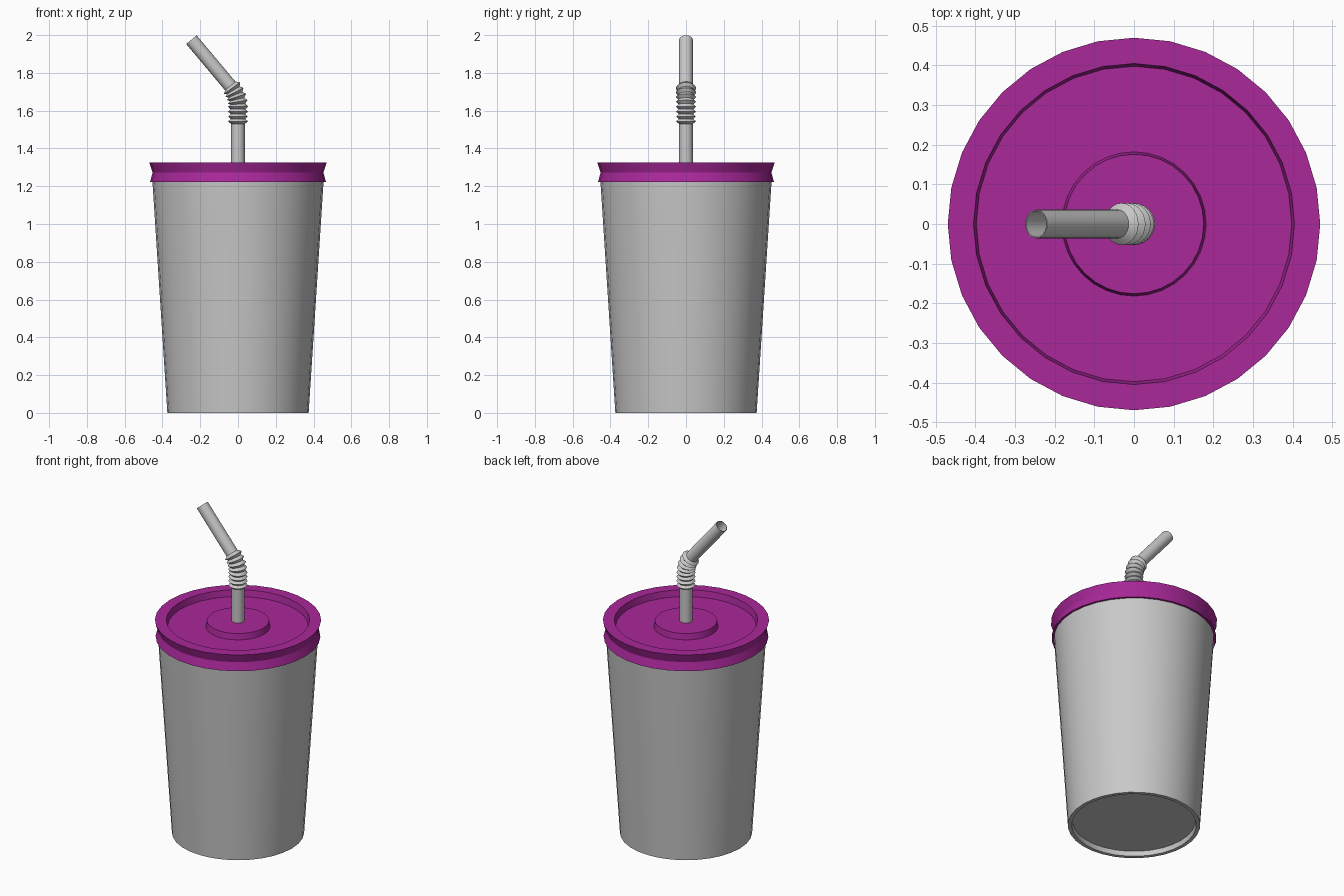
import bpy, bmesh, math
from mathutils import Vector

if "Cube" in bpy.data.objects:
    bpy.data.objects.remove(bpy.data.objects["Cube"])


def material(name, color):
    m = bpy.data.materials.new(name)
    m.diffuse_color = (*color, 1)
    m.use_nodes = True
    m.node_tree.nodes["Principled BSDF"].inputs["Base Color"].default_value = m.diffuse_color
    return m


GREY = material("light grey", (0.58, 0.58, 0.58))
PURPLE = material("purple", (0.40, 0.021, 0.323))


def finish(name, bm, mat):
    bmesh.ops.remove_doubles(bm, verts=bm.verts, dist=1e-5)
    bmesh.ops.recalc_face_normals(bm, faces=bm.faces)
    me = bpy.data.meshes.new(name)
    bm.to_mesh(me)
    bm.free()
    me.materials.append(mat)
    ob = bpy.data.objects.new(name, me)
    bpy.context.collection.objects.link(ob)
    bpy.ops.object.select_all(action='DESELECT')
    ob.select_set(True)
    bpy.context.view_layer.objects.active = ob
    bpy.ops.object.shade_smooth_by_angle(angle=math.radians(28))
    return ob


def bridge(bm, a, b):
    n = len(a)
    for i in range(n):
        j = (i + 1) % n
        bm.faces.new((a[i], a[j], b[j], b[i]))


def lathe(name, profile, mat, n=32):
    """Spin (radius, z) points about z; both ends are capped."""
    bm = bmesh.new()
    rings = []
    for r, z in profile:
        rings.append([bm.verts.new((r * math.cos(2 * math.pi * i / n),
                                    r * math.sin(2 * math.pi * i / n), z)) for i in range(n)])
    for a, b in zip(rings, rings[1:]):
        bridge(bm, a, b)
    bm.faces.new(rings[0])
    bm.faces.new(rings[-1])
    return finish(name, bm, mat)


# Tapered cup with a recessed base
lathe("cup", [(0.348, 0.03), (0.352, 0.0), (0.374, 0.0), (0.454, 1.24), (0.44, 1.26)], GREY)

# Lid: waisted rim, sunken top and raised centre disc
lathe("lid", [(0.43, 1.222), (0.466, 1.222), (0.452, 1.272), (0.47, 1.325), (0.405, 1.325),
              (0.398, 1.285), (0.182, 1.285), (0.176, 1.322)], PURPLE)

# Straw path: vertical, then an arc leaning towards -x, then straight
BEND, RAD, ANG = 1.62, 0.17, math.radians(40)


def path(s):
    """Centre and lean angle at length s (equal to z while vertical)."""
    if s <= BEND:
        return Vector((0, 0, s)), 0.0
    a = min((s - BEND) / RAD, ANG)
    p = Vector((-RAD * (1 - math.cos(a)), 0, BEND + RAD * math.sin(a)))
    rest = s - BEND - RAD * a
    return p + rest * Vector((-math.sin(a), 0, math.cos(a))), a


B0, B1, RIDGES = 1.53, BEND + RAD * ANG, 8
TIP = B1 + 0.322
R, RIDGE = 0.036, 0.053
step = (B1 - B0) / RIDGES

# Outer skin with bellows ridges, then the inner bore back down
outer = [(0.06, R), (B0, R)]
for k in range(RIDGES):
    outer += [(B0 + (k + 0.5) * step, RIDGE), (B0 + (k + 1) * step, R + 0.003)]
outer += [(B1 + 0.002, R), (TIP, R)]
inner = [(s, R - 0.003) for s, _ in reversed(outer)]

N = 24
bm = bmesh.new()
rings = []
for s, r in outer + inner:
    c, a = path(s)
    side = Vector((math.cos(a), 0, math.sin(a)))
    rings.append([bm.verts.new(c + r * (math.cos(2 * math.pi * i / N) * side
                                        + math.sin(2 * math.pi * i / N) * Vector((0, 1, 0))))
                  for i in range(N)])
for k in range(len(rings)):
    bridge(bm, rings[k], rings[(k + 1) % len(rings)])
finish("bendy_straw", bm, GREY)
